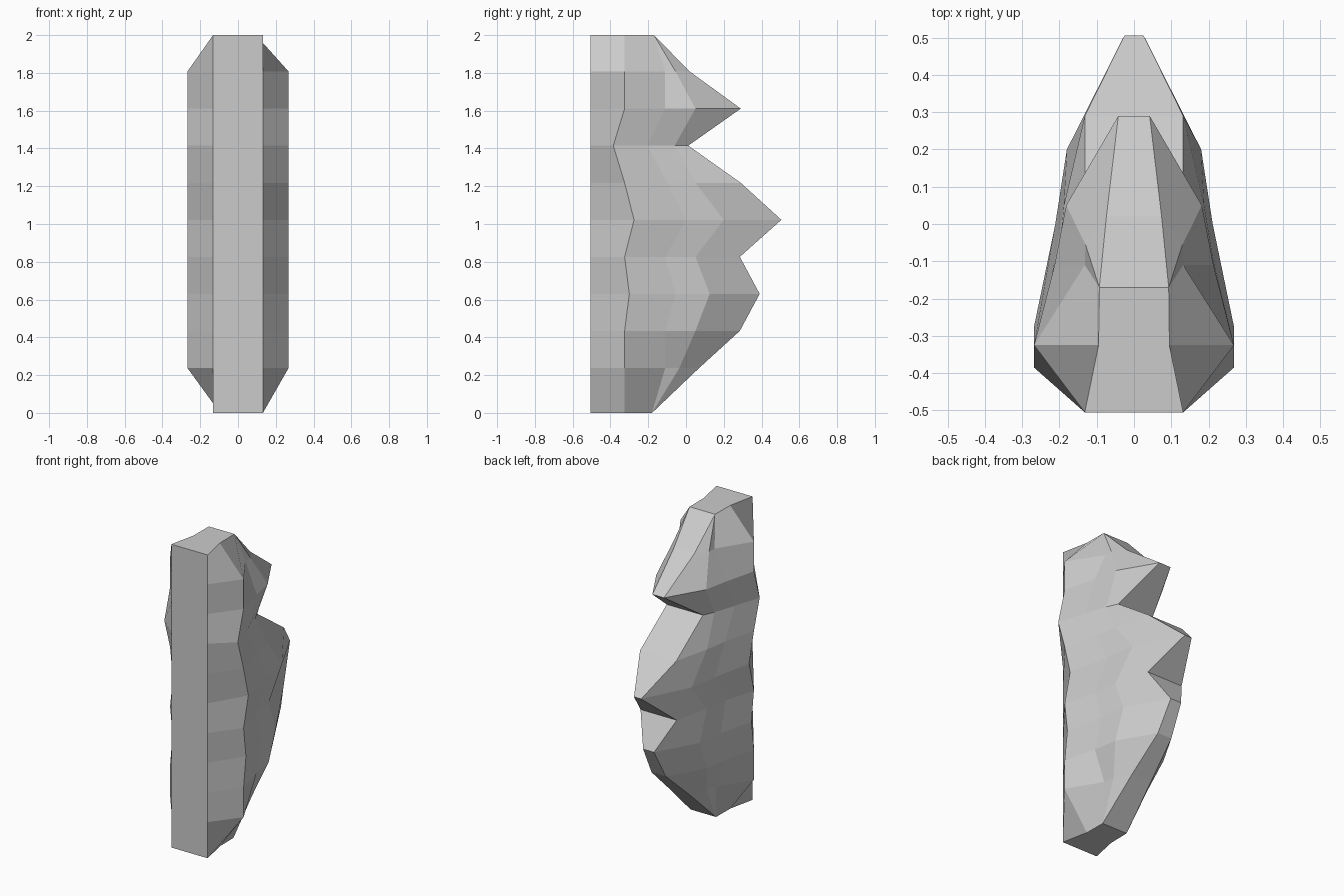
import bpy, bmesh

FRONT = (0.132, -0.505)  # flat front strip, the same at every level

# z, then half-section (x, y): widest edge, flank, rear shoulder, rear ridge
LEVELS = [
    (0.000, 0.095, -0.325, 0.093, -0.180, 0.093, -0.180, 0.093, -0.180),
    (0.238, 0.268, -0.325, 0.140, -0.110, 0.130, -0.035, 0.073, 0.070),
    (0.434, 0.268, -0.325, 0.213, -0.110, 0.188, 0.050, 0.052, 0.285),
    (0.630, 0.268, -0.300, 0.213, -0.055, 0.188, 0.125, 0.040, 0.390),
    (0.826, 0.268, -0.325, 0.213, -0.110, 0.188, 0.050, 0.132, 0.285),
    (1.022, 0.268, -0.275, 0.211, 0.000, 0.180, 0.200, 0.026, 0.505),
    (1.218, 0.268, -0.325, 0.213, -0.100, 0.188, 0.050, 0.132, 0.290),
    (1.415, 0.268, -0.385, 0.213, -0.205, 0.165, -0.060, 0.132, 0.012),
    (1.611, 0.268, -0.325, 0.213, -0.110, 0.182, 0.050, 0.042, 0.290),
    (1.807, 0.268, -0.325, 0.132, -0.110, 0.130, -0.055, 0.074, 0.020),
    (2.000, 0.095, -0.325, 0.093, -0.170, 0.093, -0.170, 0.093, -0.170),
]

# Carved slab: mirrored rings skinned from bottom to top
bm = bmesh.new()
rings = []
for z, *c in LEVELS:
    half = [FRONT] + list(zip(c[0::2], c[1::2]))
    loop = half + [(-x, y) for x, y in reversed(half)]
    rings.append([bm.verts.new((x, y, z)) for x, y in loop])
n = len(rings[0])
for lo, hi in zip(rings, rings[1:]):
    for i in range(n):
        j = (i + 1) % n
        bm.faces.new((lo[i], lo[j], hi[j], hi[i]))

# Flat end caps
bm.faces.new(rings[0][::-1])
bm.faces.new(rings[-1])
bmesh.ops.remove_doubles(bm, verts=bm.verts, dist=0.0005)
bmesh.ops.recalc_face_normals(bm, faces=bm.faces)

mesh = bpy.data.meshes.new("carved_slab")
bm.to_mesh(mesh)
bm.free()
slab = bpy.data.objects.new("carved_slab", mesh)
bpy.context.collection.objects.link(slab)
